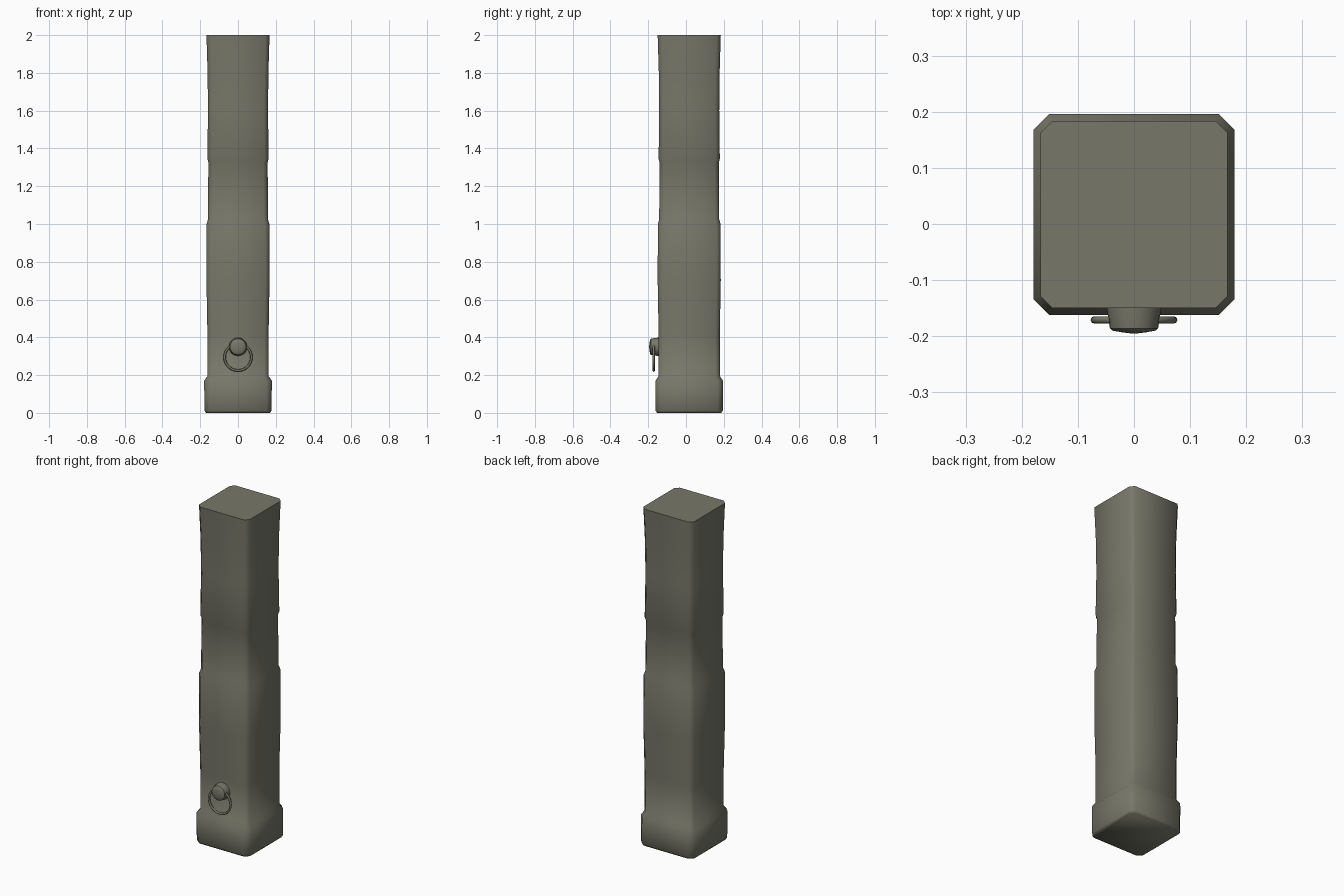
import bpy, bmesh, math
from mathutils import Matrix

if "Cube" in bpy.data.objects:
    bpy.data.objects.remove(bpy.data.objects["Cube"])

mat = bpy.data.materials.new("olive grey stone")
mat.diffuse_color = (0.185, 0.185, 0.143, 1)
mat.use_nodes = True
mat.node_tree.nodes["Principled BSDF"].inputs["Base Color"].default_value = mat.diffuse_color
CY = 0.017  # post centre in y


def finish(name, bm, angle):
    bmesh.ops.recalc_face_normals(bm, faces=bm.faces[:])
    me = bpy.data.meshes.new(name)
    bm.to_mesh(me)
    bm.free()
    me.materials.append(mat)
    ob = bpy.data.objects.new(name, me)
    bpy.context.collection.objects.link(ob)
    bpy.ops.object.select_all(action='DESELECT')
    ob.select_set(True)
    bpy.context.view_layer.objects.active = ob
    bpy.ops.object.shade_smooth_by_angle(angle=math.radians(angle))
    return ob


def loft(bm, rings):
    loops = [[bm.verts.new(p) for p in r] for r in rings]
    for a, b in zip(loops, loops[1:]):
        n = len(a)
        for i in range(n):
            bm.faces.new((a[i], a[(i + 1) % n], b[(i + 1) % n], b[i]))
    bm.faces.new(loops[0][::-1])
    bm.faces.new(loops[-1])


# post: chamfered square sections (z, half width, chamfer)
def section(z, h, c):
    k = h - c
    pts = [(k, -h), (h, -k), (h, k), (k, h), (-k, h), (-h, k), (-h, -k), (-k, -h)]
    return [(x, y + CY, z) for x, y in pts]


profile = [(0, 0.170, 0.024), (0.012, 0.178, 0.028), (0.17, 0.179, 0.028),
           (0.195, 0.162, 0.022), (0.42, 0.162, 0.022), (0.70, 0.167, 0.022),
           (1.0, 0.166, 0.022), (1.025, 0.159, 0.022), (1.325, 0.157, 0.022),
           (1.345, 0.162, 0.022), (1.60, 0.159, 0.022), (1.80, 0.161, 0.022),
           (2.0, 0.167, 0.022)]
bm = bmesh.new()
loft(bm, [section(*p) for p in profile])
finish("post", bm, 60)

# knob: tapered round stud with a low dome (y, radius)
bm = bmesh.new()
loft(bm, [[(r * math.cos(t * math.tau / 20), y, 0.35 + r * math.sin(t * math.tau / 20))
           for t in range(20)]
          for y, r in [(-0.13, 0.049), (-0.153, 0.048), (-0.186, 0.043), (-0.19, 0.038),
                       (-0.193, 0.022), (-0.195, 0.006)]])
finish("ring_knob", bm, 40)

# hanging ring
bpy.ops.mesh.primitive_torus_add(major_radius=0.071, minor_radius=0.0065,
                                 major_segments=28, minor_segments=8,
                                 location=(0, -0.171, 0.295),
                                 rotation=(math.pi / 2, 0, 0))
ring = bpy.context.object
ring.name = "hanging_ring"
ring.data.materials.append(mat)
bpy.ops.object.shade_smooth_by_angle(angle=math.radians(60))
